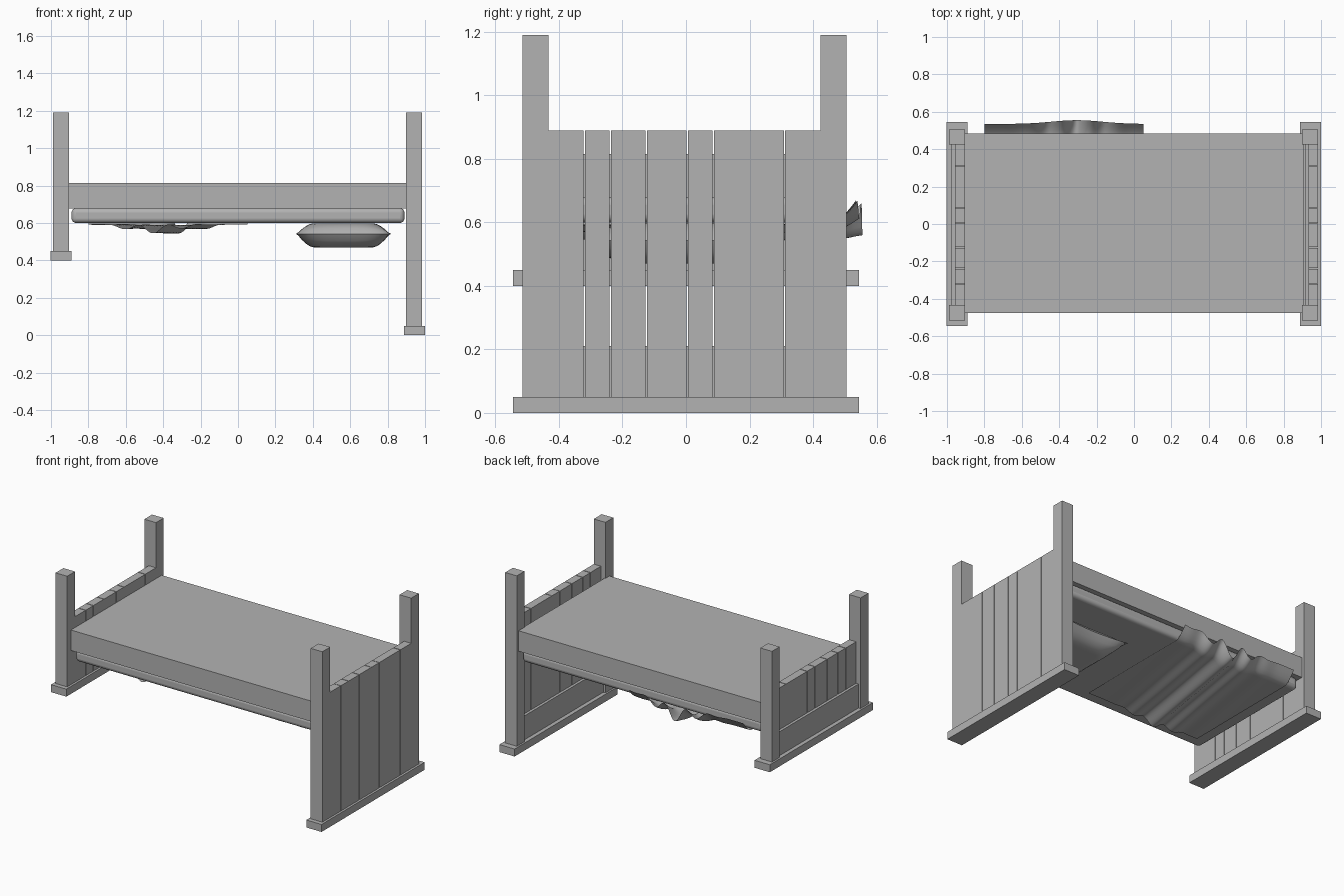
import bpy
import bmesh
from math import sin, cos, pi, exp, radians

cube = bpy.data.objects.get("Cube")
if cube:
    bpy.data.objects.remove(cube)

# Single plain grey for everything
GREY = (0.45, 0.45, 0.45, 1)
mat = bpy.data.materials.new("plain grey")
mat.use_nodes = True
mat.diffuse_color = GREY
mat.node_tree.nodes["Principled BSDF"].inputs["Base Color"].default_value = GREY


def finish(name, bm):
    bmesh.ops.recalc_face_normals(bm, faces=bm.faces)
    mesh = bpy.data.meshes.new(name)
    bm.to_mesh(mesh)
    bm.free()
    mesh.materials.append(mat)
    ob = bpy.data.objects.new(name, mesh)
    bpy.context.collection.objects.link(ob)
    return ob


def box(name, xs, ys, zs):
    bm = bmesh.new()
    bmesh.ops.create_cube(bm, size=1)
    for v in bm.verts:
        for i, (lo, hi) in enumerate((xs, ys, zs)):
            v.co[i] = lo if v.co[i] < 0 else hi
    return finish(name, bm)


def smooth(ob, angle=40):
    bpy.ops.object.select_all(action="DESELECT")
    ob.select_set(True)
    bpy.context.view_layer.objects.active = ob
    bpy.ops.object.shade_smooth_by_angle(angle=radians(angle))


def sheet(name, nu, nv, fn):
    """Grid surface from a function of u, v in 0..1."""
    bm = bmesh.new()
    rows = [[bm.verts.new(fn(i / nu, j / nv)) for j in range(nv + 1)] for i in range(nu + 1)]
    for a, b in zip(rows, rows[1:]):
        for j in range(nv):
            bm.faces.new((a[j], b[j], b[j + 1], a[j + 1]))
    return bm


# End boards: posts, planks, lower rail and floor bar
SEAMS = [-0.515, -0.32, -0.238, -0.125, 0.004, 0.086, 0.31, 0.505]
GAP = 0.002


def end_board(label, x, z):
    box(label + "_floor_bar", (x - 0.055, x + 0.058), (-0.545, 0.545), (z, z + 0.05))
    for side, y0, y1 in (("front", -0.515, -0.432), ("back", 0.424, 0.505)):
        box(f"{label}_{side}_post", (x - 0.043, x + 0.043), (y0, y1), (z + 0.05, 1.19))
    last = len(SEAMS) - 2
    for i, (a, b) in enumerate(zip(SEAMS, SEAMS[1:])):
        a += GAP if i else 0
        b -= GAP if i < last else 0
        box(f"{label}_plank_{i + 1}", (x - 0.010, x + 0.043), (a, b), (z + 0.05, 0.888))
    box(label + "_lower_rail", (x - 0.028, x - 0.008), (-0.44, 0.43), (z + 0.05, z + 0.21))


end_board("headboard", 0.942, 0.0)
end_board("footboard", -0.947, 0.4)

# Bed base and mattress
box("bed_base", (-0.905, 0.905), (-0.475, 0.485), (0.678, 0.815))
mattress = box("mattress", (-0.89, 0.89), (-0.455, 0.465), (0.60, 0.68))
bevel = mattress.modifiers.new("rounded edges", "BEVEL")
bevel.width = 0.025
bevel.segments = 4
smooth(mattress)


# Pillow: flattened cushion with pinched rim and pointed corners
def pillow_half(sign):
    def point(u, v):
        s, t = 2 * u - 1, 2 * v - 1
        puff = min(1, 1.25 * ((1 - s ** 4) * (1 - t ** 4)) ** 0.75)
        pinch_x, pinch_y = 1 - 0.08 * (1 - t * t), 1 - 0.08 * (1 - s * s)
        depth = 0.056 if sign > 0 else 0.072
        return (0.563 + 0.255 * s * pinch_x, 0.31 * t * pinch_y,
                0.542 + sign * depth * puff)
    return point


bm = sheet("pillow", 24, 24, pillow_half(1))
other = sheet("pillow", 24, 24, pillow_half(-1))
temp = bpy.data.meshes.new("pillow_lower")
other.to_mesh(temp)
other.free()
bm.from_mesh(temp)
bpy.data.meshes.remove(temp)
bmesh.ops.remove_doubles(bm, verts=bm.verts, dist=0.0005)
smooth(finish("pillow", bm), 60)


# Blanket: flat sheet with diagonal folds, lapping over the back edge
def blanket(u, v):
    x = -0.8 + 0.85 * u
    y = -0.365 + 0.9 * v
    shift = x + 0.15 * (0.5 - v)
    swell = exp(-((shift + 0.38) / 0.19) ** 2)
    fold = swell * (0.55 + 0.45 * cos((shift + 0.38) * 2 * pi / 0.16))
    lap = max(0, (y - 0.455) / 0.08)
    y += 0.02 * swell * lap
    z = 0.594 - 0.05 * fold + 0.075 * lap ** 1.5 * (1 - 0.8 * fold)
    z += 0.002 * sin(9 * x + 5 * y) * (1 - v)
    return x, y, z


smooth(finish("blanket", sheet("blanket", 70, 45, blanket)), 60)
